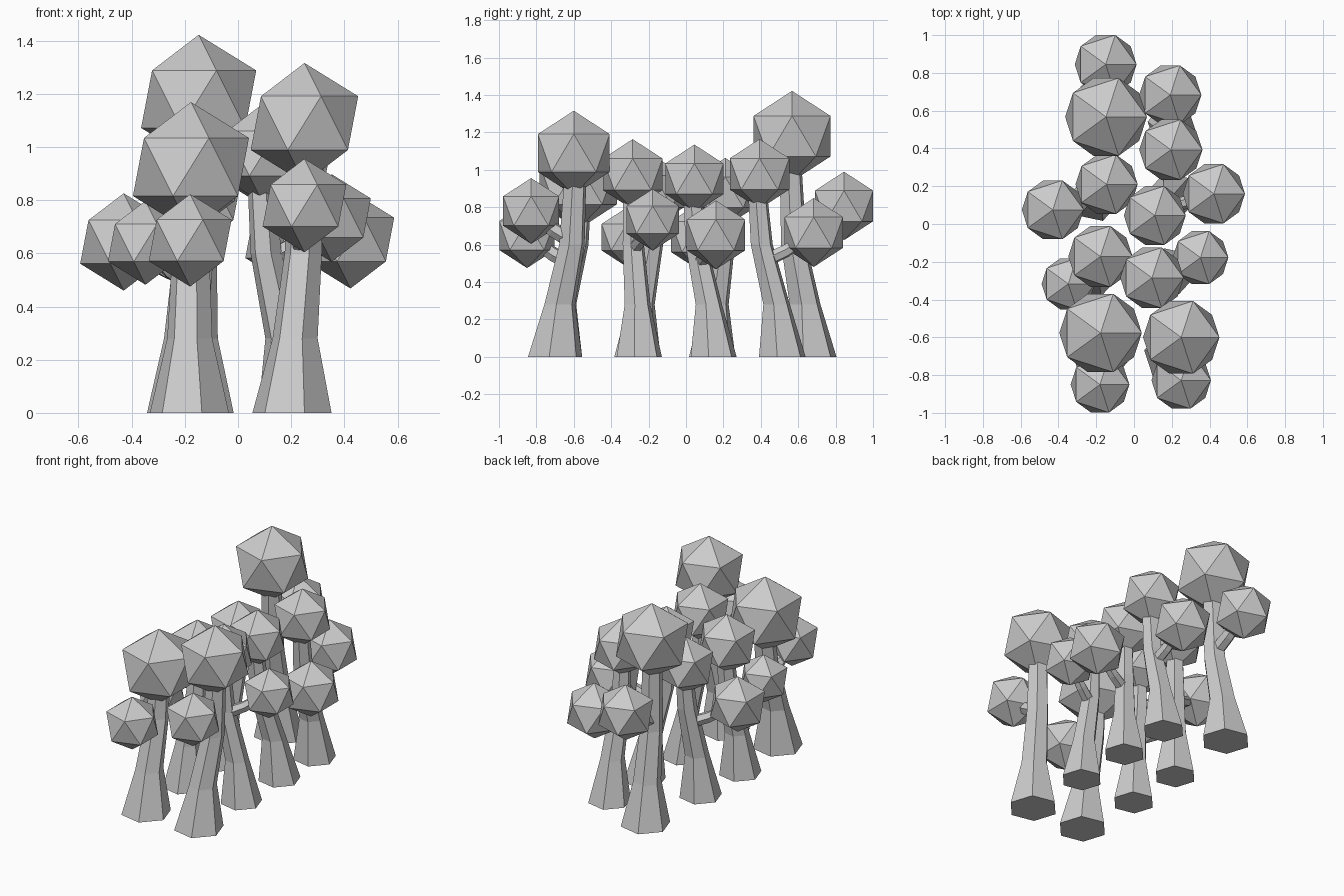
import bpy, bmesh, math
from mathutils import Vector

if "Cube" in bpy.data.objects:
    bpy.data.objects.remove(bpy.data.objects["Cube"])

SIDES = 6


def finish(bm, name):
    bmesh.ops.recalc_face_normals(bm, faces=bm.faces)
    me = bpy.data.meshes.new(name)
    bm.to_mesh(me)
    bm.free()
    ob = bpy.data.objects.new(name, me)
    bpy.context.collection.objects.link(ob)
    return ob


def tube(name, points, radii, level=False):
    """Closed six-sided tube through points; level keeps the rings horizontal."""
    bm = bmesh.new()
    pts = [Vector(p) for p in points]
    rings = []
    for i, (p, r) in enumerate(zip(pts, radii)):
        d = pts[min(i + 1, len(pts) - 1)] - pts[max(i - 1, 0)]
        q = Vector((0, 0, 1)).rotation_difference(d.normalized())
        ring = []
        for k in range(SIDES):
            a = math.radians(-12) + 2 * math.pi * k / SIDES
            v = Vector((r * math.cos(a), r * math.sin(a), 0))
            ring.append(bm.verts.new(p + (v if level else q @ v)))
        rings.append(ring)
    for lo, hi in zip(rings, rings[1:]):
        for k in range(SIDES):
            n = (k + 1) % SIDES
            bm.faces.new((lo[k], lo[n], hi[n], hi[k]))
    bm.faces.new(rings[0][::-1])
    bm.faces.new(rings[-1])
    return finish(bm, name)


def foliage(name, centre, radius):
    bm = bmesh.new()
    bmesh.ops.create_icosphere(bm, subdivisions=1, radius=radius)
    bmesh.ops.translate(bm, vec=Vector(centre), verts=bm.verts)
    return finish(bm, name)


def tree(label, base, r, crown, crown_r, side, side_r):
    b, c, s = Vector((*base, 0)), Vector(crown), Vector(side)

    def on_trunk(f, z):
        return Vector((b.x + (c.x - b.x) * f, b.y + (c.y - b.y) * f, z))

    # Flared trunk leaning towards the main crown
    fork_z = s.z - 0.13
    tube(label + "_trunk",
         [b, on_trunk(0.25, 0.28), on_trunk(0.9, 0.6), on_trunk(1.15, c.z)],
         [r, r * 0.57, r * 0.47, r * 0.38], level=True)
    # Side branch with an elbow
    start = on_trunk(0.75, fork_z - 0.02)
    elbow = start.lerp(s, 0.42)
    elbow.z = fork_z + 0.03
    tube(label + "_branch", [start, elbow, s], [r * 0.3, r * 0.27, r * 0.2])
    # Crowns
    foliage(label + "_main_crown", c, crown_r)
    foliage(label + "_side_crown", s, side_r)


# base xy, trunk radius, main crown, radius, side crown, radius
TREES = [
    ((0.203, -0.70), 0.152, (0.25, -0.60, 1.09), 0.226, (0.25, -0.828, 0.78), 0.176),
    ((0.20, -0.25), 0.127, (0.095, -0.285, 0.976), 0.188, (0.352, -0.178, 0.733), 0.165),
    ((0.20, 0.148), 0.129, (0.11, 0.045, 0.952), 0.183, (0.423, 0.16, 0.652), 0.184),
    ((0.20, 0.515), 0.131, (0.195, 0.393, 0.978), 0.187, (0.192, 0.683, 0.665), 0.184),
    ((-0.183, -0.70), 0.152, (-0.177, -0.577, 0.925), 0.244, (-0.18, -0.85, 0.649), 0.174),
    ((-0.215, -0.26), 0.13, (-0.178, -0.172, 0.885), 0.19, (-0.348, -0.317, 0.64), 0.158),
    ((-0.205, 0.14), 0.13, (-0.145, 0.21, 0.88), 0.184, (-0.43, 0.075, 0.643), 0.183),
    ((-0.165, 0.66), 0.152, (-0.148, 0.567, 1.18), 0.242, (-0.15, 0.845, 0.807), 0.183),
]
for i, t in enumerate(TREES, 1):
    tree(f"tree_{i}", *t)
